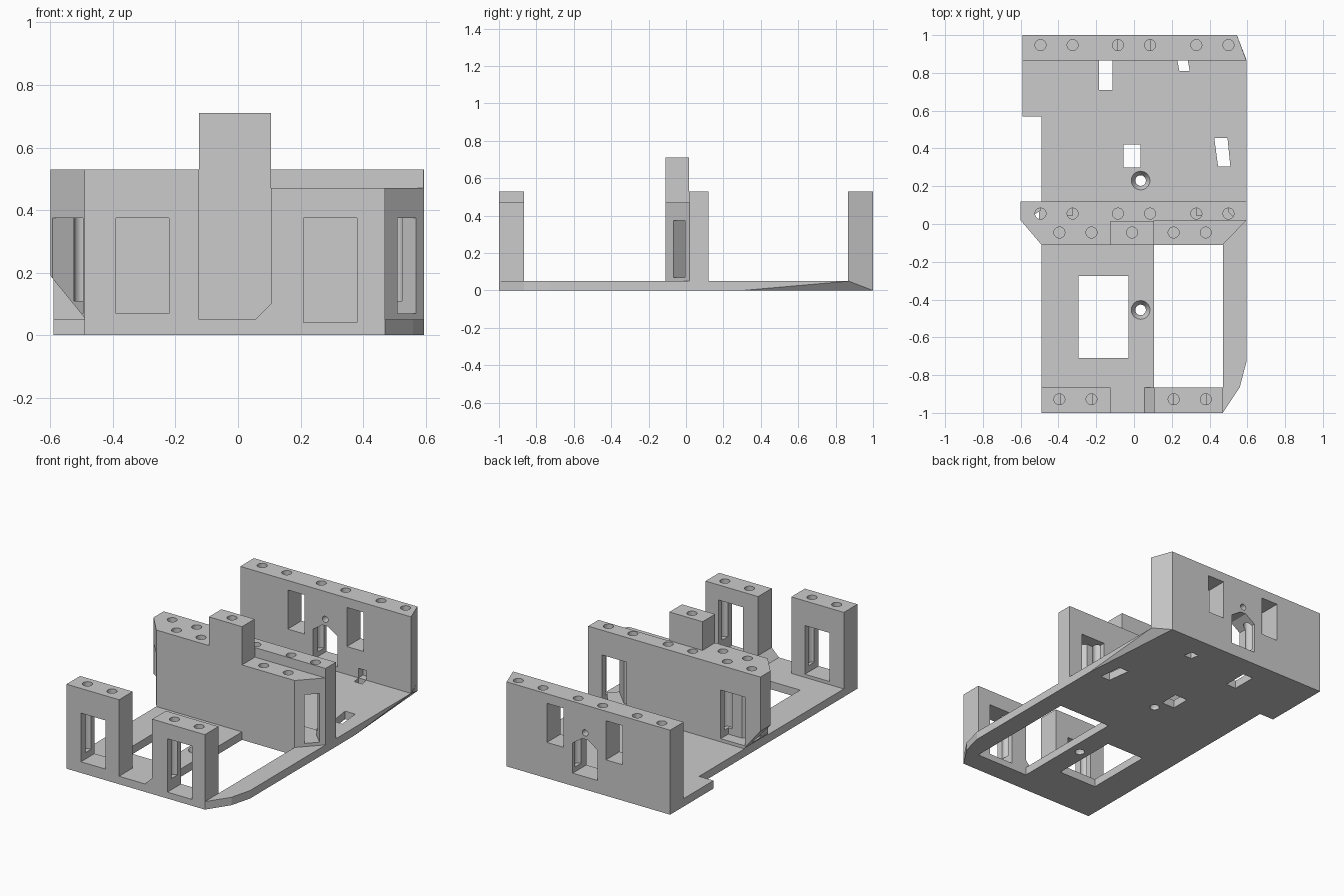
import bpy, bmesh, math
from mathutils import Vector

if "Cube" in bpy.data.objects:
    bpy.data.objects.remove(bpy.data.objects["Cube"])


def finish(name, bm):
    bmesh.ops.recalc_face_normals(bm, faces=bm.faces)
    me = bpy.data.meshes.new(name)
    bm.to_mesh(me)
    bm.free()
    ob = bpy.data.objects.new(name, me)
    bpy.context.collection.objects.link(ob)
    return ob


def prism(name, pts, lo, hi, axis='z'):
    """Extrude an outline: (x, y) points along z, or (x, z) points along y."""
    bm = bmesh.new()
    put = (lambda p, h: (p[0], p[1], h)) if axis == 'z' else (lambda p, h: (p[0], h, p[1]))
    a = [bm.verts.new(put(p, lo)) for p in pts]
    b = [bm.verts.new(put(p, hi)) for p in pts]
    bm.faces.new(a)
    bm.faces.new(b)
    n = len(pts)
    for i in range(n):
        bm.faces.new((a[i], a[(i + 1) % n], b[(i + 1) % n], b[i]))
    return finish(name, bm)


def box(x0, x1, y0, y1, z0, z1, name="cutter"):
    return prism(name, [(x0, y0), (x1, y0), (x1, y1), (x0, y1)], z0, z1)


def circle(x, y, r, n=24):
    return [(x + r * math.cos(2 * math.pi * (i + .5) / n),
             y + r * math.sin(2 * math.pi * (i + .5) / n)) for i in range(n)]


def holes(xs, y, top, bottom=.11):
    return [prism("cutter", circle(x, y, .029), bottom, top + .05) for x in xs]


def countersink(x, y):
    bm = bmesh.new()
    bmesh.ops.create_cone(bm, cap_ends=True, segments=24, radius1=.028, radius2=.052, depth=.04)
    bmesh.ops.translate(bm, verts=bm.verts, vec=(x, y, .034))
    return [prism("cutter", circle(x, y, .028), -.1, .1), finish("cutter", bm)]


def cut(ob, cutters):
    for c in cutters:
        c.hide_render = True
        m = ob.modifiers.new("cut", 'BOOLEAN')
        m.operation, m.solver, m.object = 'DIFFERENCE', 'EXACT', c
    bpy.context.view_layer.update()
    dg = bpy.context.evaluated_depsgraph_get()
    me = bpy.data.meshes.new_from_object(ob.evaluated_get(dg))
    ob.modifiers.clear()
    ob.data = me
    for c in cutters:
        bpy.data.objects.remove(c)


# Base plate with openings, slots and countersunk holes
plate = prism("base_plate", [(-.49, -1), (.47, -1), (.56, -.865), (.595, -.73), (.595, .87),
                             (.545, 1), (-.59, 1), (-.59, .57), (-.49, .57)], 0, .05)
bm = bmesh.new()
for s in (Vector((0, 0, 0)), Vector((.1, 0, -.1))):
    for p in ((.595, .3, 0), (.595, .87, .05), (.545, 1, 0)):
        bm.verts.new(Vector(p) + s)
bmesh.ops.convex_hull(bm, input=bm.verts)
edge_bevel = finish("cutter", bm)
cut(plate, [
    edge_bevel,
    box(-.295, -.03, -.71, -.275, -.1, .1),
    box(.105, .47, -.865, -.11, -.1, .1),
    box(-.185, -.115, .71, .865, -.1, .1),
    box(-.055, .035, .30, .42, -.1, .1),
    box(.21, .38, -1.1, -.8, .04, .1),
    prism("cutter", [(.23, .865), (.285, .865), (.295, .81), (.24, .81)], -.1, .1),
    prism("cutter", [(.425, .455), (.495, .455), (.51, .305), (.445, .305)], -.1, .1),
] + countersink(.035, -.455) + countersink(.035, .23))

ROW = (-.495, -.325, -.085, .085, .33, .5)

# Back wall with two windows, a gabled opening and a pin hole
back = prism("back_wall", [(-.59, .865), (.595, .865), (.545, 1), (-.59, 1)], .05, .53)
cut(back, [
    box(-.26, -.145, .8, 1.1, .225, .47),
    box(.15, .265, .8, 1.1, .225, .47),
    prism("cutter", [(-.086, .08), (.086, .08), (.086, .27), (.02, .315), (-.02, .315), (-.086, .27)],
          .8, 1.1, 'y'),
    prism("cutter", circle(0, .355, .02, 16), .8, 1.1, 'y'),
    box(.23, .285, .8, .91, .0, .11),
] + holes(ROW, .947, .53))

# Middle wall: stepped top, overhanging left end, angled end pockets
middle = prism("middle_wall", [(-.6, .12), (-.6, .02), (-.49, -.11), (.47, -.11),
                               (.595, .02), (.595, .12)], .05, .53)
cut(middle, [
    box(.105, .7, -.2, .018, .47, .6),
    prism("cutter", [(-.7, .0), (-.7, .313), (-.49, .055), (-.49, .0)], -.3, .3, 'y'),
    prism("cutter", [(.33, .2), (.5, .2), (.5, .063), (.57, -.007), (.63, -.067),
                     (.57, -.127), (.51, -.067), (.40, .045), (.33, .045)], .07, .375),
    prism("cutter", [(-.325, .2), (-.495, .2), (-.495, .07), (-.592, .012), (-.66, -.05),
                     (-.56, -.15), (-.495, -.104), (-.495, -.03), (-.42, .045), (-.325, .045)],
          .07, .375),
] + holes(ROW, .055, .53) + holes((-.395, -.225, -.01), -.045, .53)
    + holes((.21, .38), -.045, .47))

# Raised block on the middle wall
block = box(-.125, .105, -.11, .015, .53, .71, "raised_block")
cut(block, holes((-.01,), -.045, .71))

# Front towers, screw holes running down the window sides
left = box(-.49, -.125, -1, -.865, .05, .53, "left_tower")
cut(left, [box(-.39, -.22, -1.1, -.8, .07, .375)] + holes((-.395, -.225), -.928, .53))
right = prism("right_tower", [(.055, .05), (.47, .05), (.47, .47), (.105, .47), (.105, .1)],
              -1, -.865, 'y')
cut(right, [box(.21, .38, -1.1, -.8, .04, .375)] + holes((.21, .38), -.928, .47))
